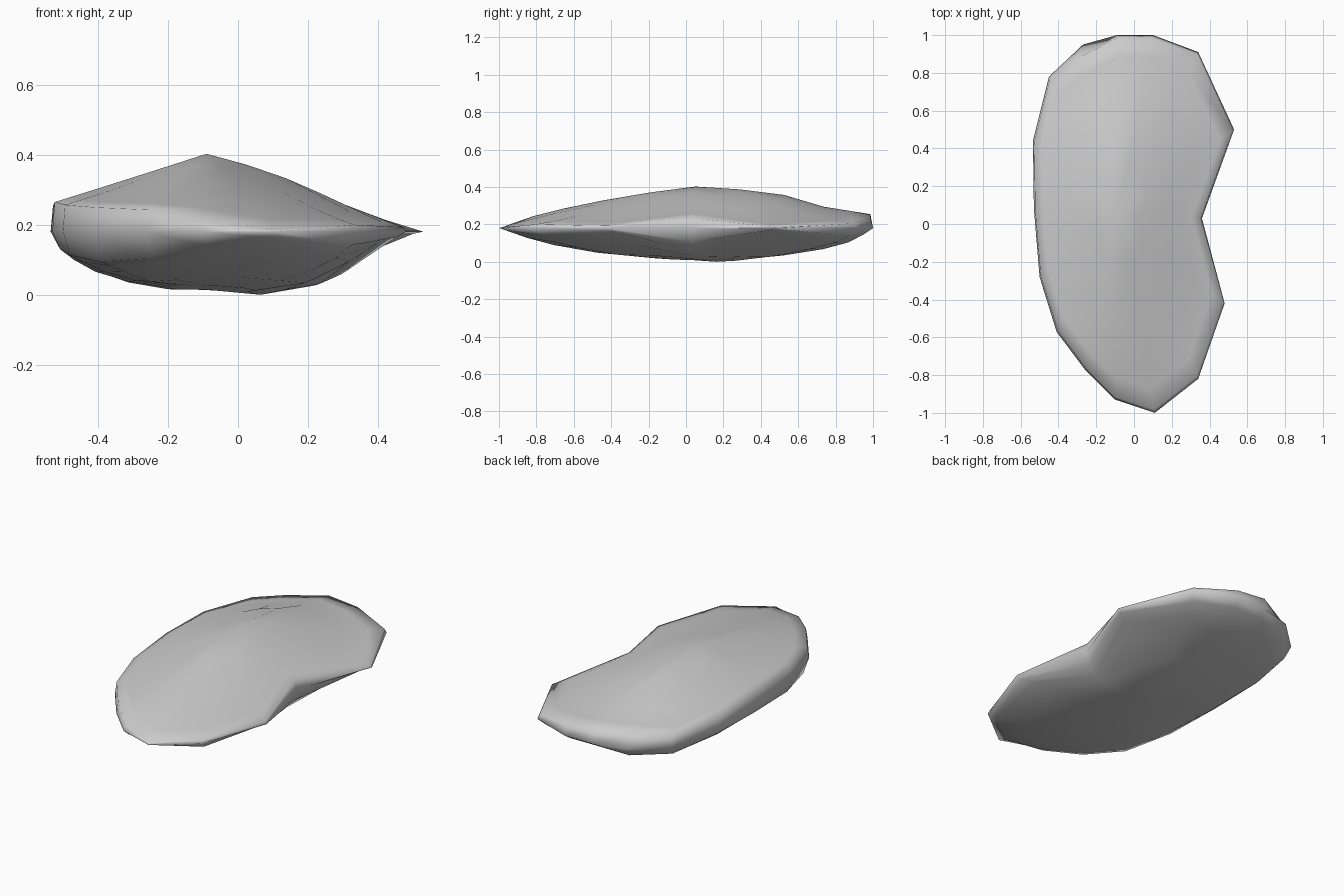
import bpy, bmesh

if "Cube" in bpy.data.objects:
    bpy.data.objects.remove(bpy.data.objects["Cube"])

# Bean-shaped outline seen from above
OUTLINE = [(0.11, -1.0), (0.34, -0.82), (0.48, -0.42), (0.36, 0.03),
           (0.53, 0.50), (0.34, 0.91), (0.10, 1.0), (-0.09, 1.0),
           (-0.27, 0.95), (-0.45, 0.78), (-0.535, 0.44), (-0.53, 0.08),
           (-0.50, -0.28), (-0.41, -0.57), (-0.26, -0.77), (-0.10, -0.93)]
RIM = 0.183
CX, CY = -0.09, 0.05

# Height above / depth below the rim, as front and side profiles
TOP_X = [(-0.54, 0.08), (-0.38, 0.13), (-0.09, 0.222), (0.08, 0.177),
         (0.20, 0.127), (0.36, 0.052), (0.53, 0.0)]
TOP_Y = [(-1.0, 0.0), (-0.78, 0.077), (-0.58, 0.122), (-0.30, 0.177),
         (0.05, 0.222), (0.47, 0.195), (0.70, 0.12), (1.0, 0.072)]
LOW_X = [(-0.54, 0.0), (-0.50, 0.065), (-0.40, 0.123), (-0.26, 0.163),
         (0.08, 0.183), (0.28, 0.148), (0.34, 0.073), (0.42, 0.028), (0.53, 0.0)]
LOW_Y = [(-1.0, 0.0), (-0.82, 0.063), (-0.60, 0.118), (-0.30, 0.158),
         (0.20, 0.183), (0.40, 0.168), (0.70, 0.123), (0.90, 0.068), (1.0, 0.0)]


def interp(profile, t):
    if t <= profile[0][0]:
        return profile[0][1]
    for (a, va), (b, vb) in zip(profile, profile[1:]):
        if t <= b:
            return va + (vb - va) * (t - a) / (b - a)
    return profile[-1][1]


def top_z(x, y):
    return RIM + interp(TOP_X, x) * interp(TOP_Y, y) / 0.222


def low_z(x, y):
    return RIM - interp(LOW_X, x) * interp(LOW_Y, y) / 0.183


bm = bmesh.new()


def ring(scale, height):
    verts = []
    for i, (x, y) in enumerate(OUTLINE):
        # small chipped corner at the back left of the upper surface
        if i == 8 and height is top_z:
            x, y = -0.30, 0.89
        x, y = CX + (x - CX) * scale, CY + (y - CY) * scale
        verts.append(bm.verts.new((x, y, height(x, y))))
    return verts


def skin(first, scales, height):
    prev = first
    n = len(OUTLINE)
    for s in scales:
        cur = ring(s, height)
        for i in range(n):
            j = (i + 1) % n
            bm.faces.new((prev[i], prev[j], cur[j], cur[i]))
        prev = cur
    tip = bm.verts.new((CX, CY, height(CX, CY)))
    for i in range(n):
        bm.faces.new((prev[i], prev[(i + 1) % n], tip))


# Upper and lower shells share one rim
rim = ring(1.0, lambda x, y: RIM)
skin(rim, (0.985, 0.88, 0.72, 0.5, 0.25), top_z)
skin(rim, (0.95, 0.86, 0.72, 0.5, 0.25), low_z)
bmesh.ops.recalc_face_normals(bm, faces=bm.faces[:])

mesh = bpy.data.meshes.new("stone")
bm.to_mesh(mesh)
bm.free()
# Stand the stone on the floor
low = min(v.co.z for v in mesh.vertices)
for v in mesh.vertices:
    v.co.z -= low
for p in mesh.polygons:
    p.use_smooth = True
stone = bpy.data.objects.new("stone", mesh)
bpy.context.collection.objects.link(stone)
